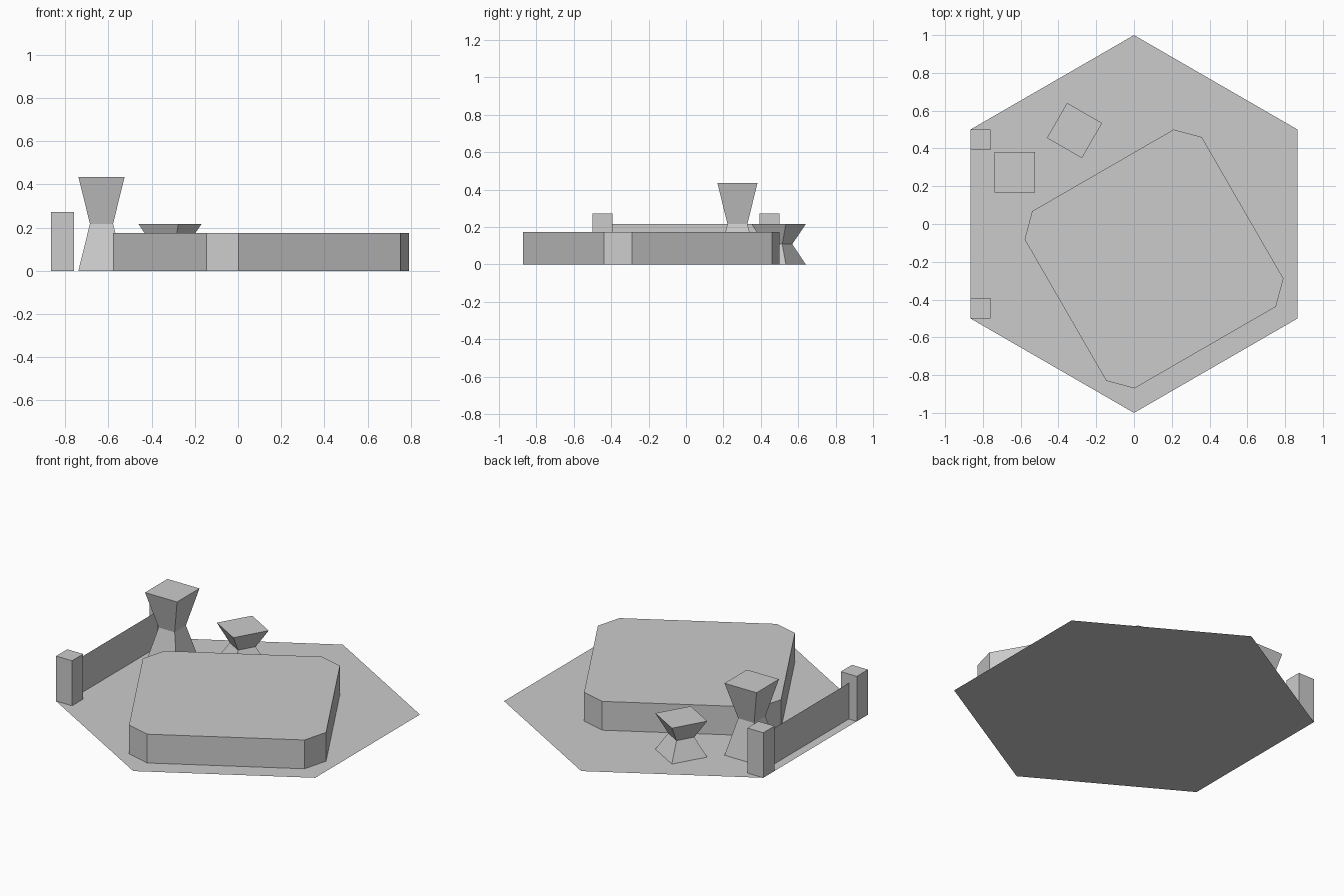
import bpy, bmesh, math
from mathutils import Matrix

if "Cube" in bpy.data.objects:
    bpy.data.objects.remove(bpy.data.objects["Cube"])


def square(h, c=0.0):
    """Square outline of half size h, with optional corner cut c."""
    if c == 0:
        return [(-h, -h), (h, -h), (h, h), (-h, h)]
    k = h - c
    return [(-k, -h), (k, -h), (h, -k), (h, k), (k, h), (-k, h), (-h, k), (-h, -k)]


def loft(name, sections, pos=(0, 0), angle=0):
    """Stack (outline, z) sections into one body with a closed top; it stands on the tile."""
    bm = bmesh.new()
    turn = Matrix.Translation((*pos, 0)) @ Matrix.Rotation(math.radians(angle), 4, 'Z')
    rings = [[bm.verts.new(turn @ Matrix.Translation((x, y, z)).translation)
              for x, y in outline] for outline, z in sections]
    for a, b in zip(rings, rings[1:]):
        n = len(a)
        for i in range(n):
            j = (i + 1) % n
            bm.faces.new((a[i], a[j], b[j], b[i]))
    bm.faces.new(rings[-1])
    mesh = bpy.data.meshes.new(name)
    bm.to_mesh(mesh)
    bm.free()
    obj = bpy.data.objects.new(name, mesh)
    bpy.context.collection.objects.link(obj)
    return obj


def pillar(name, pos, height, angle=0):
    """Square pillar pinched to half width at mid height."""
    loft(name, [(square(0.107), 0), (square(0.0535), height / 2), (square(0.107), height)], pos, angle)


# hexagonal ground tile, a single flat face
loft("ground_tile", [([(math.sin(-i * math.pi / 3), math.cos(i * math.pi / 3)) for i in range(6)], 0)])

# raised platform with cut corners
loft("platform", [(square(0.5415, 0.109), 0), (square(0.5415, 0.109), 0.174)], (0.106, -0.185), 30)

# pinched pillars
pillar("tall_pillar", (-0.632, 0.275), 0.435)
pillar("short_pillar", (-0.315, 0.495), 0.217, -30)

# fence posts and the thin panel between them
post_x = -0.813
for name, y in (("front_post", -0.446), ("back_post", 0.446)):
    loft(name, [(square(0.0535), 0), (square(0.0535), 0.272)], (post_x, y))
bpy.ops.mesh.primitive_plane_add(size=1, location=(post_x, 0, 0.1085), rotation=(0, math.pi / 2, 0))
panel = bpy.context.object
panel.name = "fence_panel"
panel.scale = (0.217, 0.8, 1)
